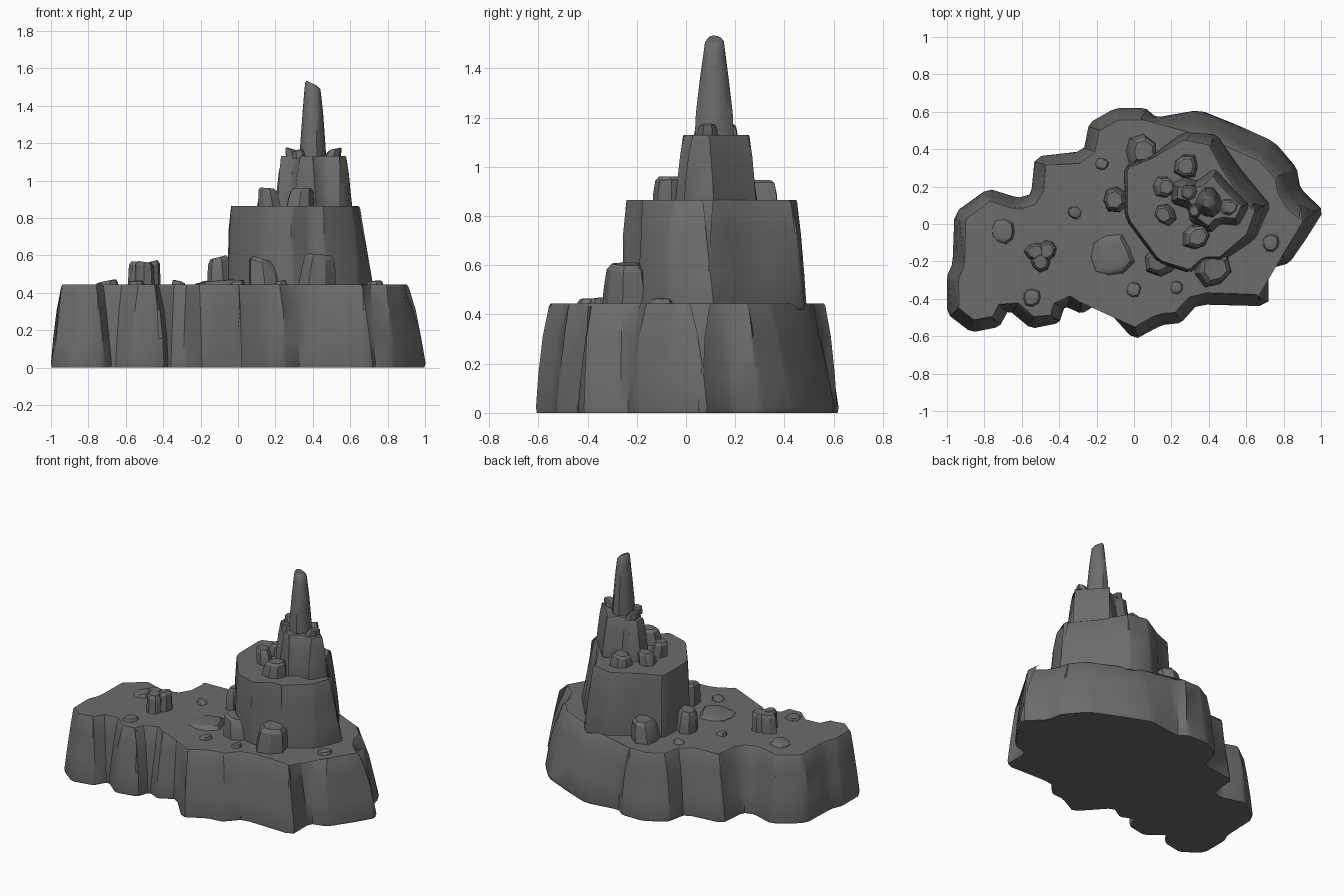
import bpy, bmesh, math, random
from mathutils import Vector

random.seed(4)
if "Cube" in bpy.data.objects:
    bpy.data.objects.remove(bpy.data.objects["Cube"])

stone = bpy.data.materials.new("grey stone")
stone.use_nodes = True
stone.diffuse_color = (.15, .15, .15, 1)
stone.node_tree.nodes["Principled BSDF"].inputs["Base Color"].default_value = (.15, .15, .15, 1)


def finish(name, bm, angle=32):
    """Turn a bmesh into a shaded stone object."""
    bmesh.ops.recalc_face_normals(bm, faces=bm.faces)
    mesh = bpy.data.meshes.new(name)
    bm.to_mesh(mesh)
    bm.free()
    mesh.materials.append(stone)
    obj = bpy.data.objects.new(name, mesh)
    bpy.context.collection.objects.link(obj)
    bpy.ops.object.select_all(action='DESELECT')
    obj.select_set(True)
    bpy.context.view_layer.objects.active = obj
    bpy.ops.object.shade_smooth_by_angle(angle=math.radians(angle))
    return obj


def soften(points, cut):
    """Chamfer every corner of a closed outline."""
    result = []
    for i, p in enumerate(points):
        before, after = points[i - 1], points[(i + 1) % len(points)]
        result += [p.lerp(before, cut), p.lerp(after, cut)]
    return result


def inward(points):
    """Inward direction at each point of an anticlockwise outline."""
    result = []
    for i, p in enumerate(points):
        along = points[(i + 1) % len(points)] - points[i - 1]
        result.append(Vector((-along.y, along.x)).normalized())
    return result


def loft(bm, rings):
    """Skin stacked rings of equal length and cap both ends."""
    loops = [[bm.verts.new(p) for p in ring] for ring in rings]
    count = len(loops[0])
    for low, high in zip(loops, loops[1:]):
        for i in range(count):
            j = (i + 1) % count
            bm.faces.new((low[i], low[j], high[j], high[i]))
    caps = [bm.faces.new(loops[0][::-1]), bm.faces.new(loops[-1])]
    bmesh.ops.triangulate(bm, faces=caps)


def cliff(name, outline, low, high, inset, cut, wobble):
    """Tapered rock tier; inset is a function of the outline point."""
    points = soften([Vector(p) for p in outline], cut)
    normals = inward(points)
    jitter = [random.uniform(-wobble, wobble) for p in points]
    # Height share, inset share and wobble share of each ring
    profile = [(0, .06, 0), (.05, 0, 0), (.35, .25, .7), (.7, .6, 1), (.97, .93, .2), (1, 1.05, .2)]
    rings = []
    for share, taper, rough in profile:
        ring = []
        for p, n, j in zip(points, normals, jitter):
            q = p + n * (inset(p) * taper + j * rough)
            ring.append((q.x, q.y, low + (high - low) * share))
        rings.append(ring)
    bm = bmesh.new()
    loft(bm, rings)
    return finish(name, bm)


def boulder(name, x, y, base, radius, height, sides=7, taper=.78, lean=0):
    """Faceted rock with a chamfered, slightly tilted top."""
    turn = random.uniform(0, math.tau)
    spread = [random.uniform(.86, 1.12) for i in range(sides)]
    tilt = random.uniform(-.3, .3)
    bm = bmesh.new()
    for share, size in ((-.1, 1), (.35, .95), (.85, taper + .04), (1, taper * .78)):
        for i, s in enumerate(spread):
            a = turn + math.tau * i / sides
            r = radius * size * s
            rise = height * share + (tilt * r * math.cos(a) if share > .5 else 0)
            bm.verts.new((x + r * math.cos(a) + lean * share, y + r * math.sin(a), base + rise))
    bmesh.ops.convex_hull(bm, input=bm.verts)
    return finish(name, bm, 28)


# Tier outlines at ground level, anticlockwise
BASE = [(1.015, .07), (.89, .19), (.87, .3), (.75, .44), (.55, .53), (.35, .61), (.12, .57),
        (.06, .62), (-.1, .62), (-.24, .54), (-.27, .39), (-.53, .36), (-.55, .16),
        (-.62, .14), (-.78, .19), (-.96, .06), (-.97, -.21), (-1, -.28), (-1, -.48),
        (-.87, -.58), (-.72, -.55), (-.67, -.46), (-.55, -.56), (-.4, -.53),
        (-.37, -.44), (-.28, -.48), (-.18, -.42), (0, -.62), (.15, -.54), (.25, -.53),
        (.34, -.43), (.72, -.44), (.72, -.24), (.83, -.21), (.92, -.08)]
MIDDLE = [(-.05, .03), (.13, -.21), (.3, -.26), (.38, -.2), (.47, -.2), (.65, -.08),
          (.73, .1), (.63, .22), (.55, .32), (.44, .48), (.26, .49), (.1, .37), (-.05, .31)]
UPPER = [(.2, .11), (.29, .08), (.3, .01), (.41, -.05), (.46, 0), (.56, -.01), (.62, .1),
         (.53, .19), (.43, .3), (.34, .23), (.28, .25), (.2, .22)]


def middle_inset(p):
    """Nearly upright at the front and right, sloping at the left and back."""
    return .015 + .07 * min(1, max(0, p.x - .1) * 2) * min(1, max(0, p.y + .25) * 3)


cliff("base_cliff", BASE, 0, .445, lambda p: .12 if p.x > .15 and p.y > 0 else .06, .13, .012)
cliff("middle_cliff", MIDDLE, .42, .865, middle_inset, .1, .01)
cliff("upper_cliff", UPPER, .84, 1.13, lambda p: .038, .14, .005)

# Spire: tapering rings with a slanted tip
spire = bmesh.new()
rings = []
for z, cx, rx, ry in ((1.1, .4, .072, .083), (1.22, .4, .064, .077), (1.36, .4, .054, .06),
                      (1.46, .4, .045, .046), (1.505, .4, .04, .04), (1.52, .395, .028, .028)):
    slant = max(0, z - 1.36) * 3
    ring = []
    for i in range(10):
        a = math.tau * i / 10
        dent = .94 if i % 3 == 1 else 1.02
        x = rx * dent * math.cos(a)
        ring.append((cx + x, .115 + ry * dent * math.sin(a), z - x * slant))
    rings.append(ring)
loft(spire, rings)
finish("spire", spire, 45)

# Three-lobed stump on the low plateau
for i, (x, y) in enumerate(((-.5, -.2), (-.53, -.15), (-.47, -.14))):
    boulder("stump_lobe_%d" % (i + 1), x, y, .44, .055, .125, 8, .85)

# Standing rocks: x, y, base height, radius, height
ROCKS = [(-.1, .13, .44, .07, .15), (.03, .39, .44, .085, .14), (.15, -.2, .44, .09, .14),
         (.42, -.24, .44, .1, .165), (.16, .2, .86, .062, .08), (.17, .05, .86, .06, .1),
         (.33, -.07, .86, .075, .1), (.28, .31, .86, .07, .08),
         (.3, .17, 1.12, .045, .05), (.33, .07, 1.12, .04, .045), (.5, .09, 1.12, .045, .05)]
for i, rock in enumerate(ROCKS):
    boulder("rock_%d" % (i + 1), *rock, lean=random.uniform(-.02, .02))

# Low mounds half sunk in the plateau
MOUNDS = [(-.7, -.04, .07), (-.12, -.17, .12), (-.55, -.39, .05), (0, -.35, .04),
          (.23, -.34, .035), (.73, -.1, .05), (-.32, .06, .035), (-.17, .32, .035), (.1, -.06, .05)]
for i, (x, y, radius) in enumerate(MOUNDS):
    boulder("mound_%d" % (i + 1), x, y, .44, radius, .024, 9, .75)
